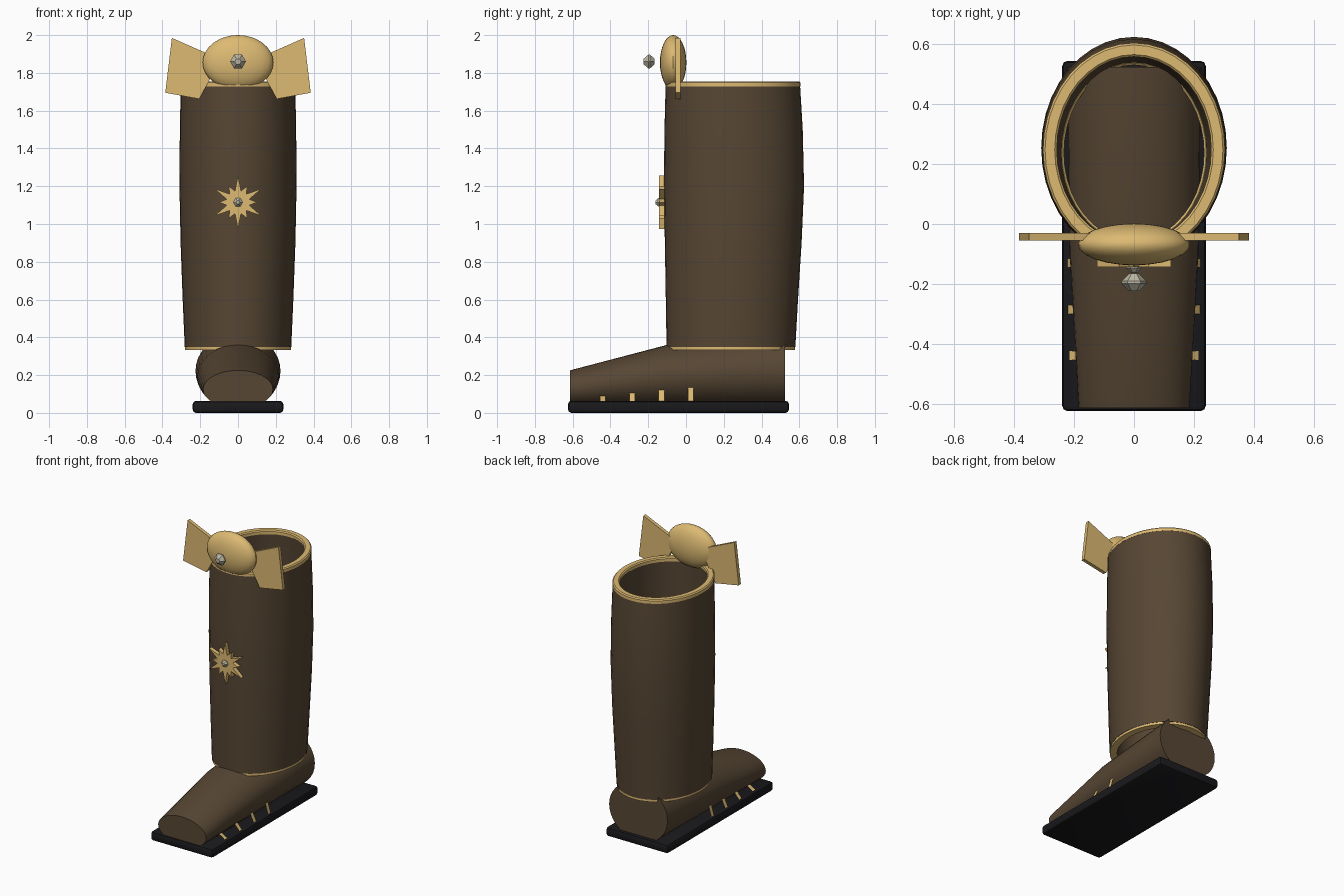
import bpy, bmesh, math
from mathutils import Vector

if "Cube" in bpy.data.objects:
    bpy.data.objects.remove(bpy.data.objects["Cube"])


def material(name, rgb):
    m = bpy.data.materials.new(name)
    m.diffuse_color = (*rgb, 1)
    m.use_nodes = True
    m.node_tree.nodes["Principled BSDF"].inputs["Base Color"].default_value = m.diffuse_color
    return m


LEATHER = material("leather", (0.095, 0.062, 0.034))
GOLD = material("gold", (0.72, 0.49, 0.17))
RUBBER = material("rubber", (0.01, 0.01, 0.012))
CRYSTAL = material("crystal", (0.5, 0.47, 0.36))


def finish(name, bm, mat, smooth=True):
    bmesh.ops.recalc_face_normals(bm, faces=bm.faces)
    me = bpy.data.meshes.new(name)
    bm.to_mesh(me)
    bm.free()
    me.materials.append(mat)
    ob = bpy.data.objects.new(name, me)
    bpy.context.collection.objects.link(ob)
    if smooth:
        bpy.ops.object.select_all(action='DESELECT')
        ob.select_set(True)
        bpy.context.view_layer.objects.active = ob
        bpy.ops.object.shade_smooth_by_angle(angle=math.radians(35))
    return ob


def loft(name, rings, mat, cap=True, closed=False, smooth=True):
    """Skin a list of vertex rings; optionally cap the ends or close the loop."""
    bm = bmesh.new()
    rows = [[bm.verts.new(p) for p in r] for r in rings]
    n = len(rows[0])
    pairs = list(zip(rows, rows[1:])) + ([(rows[-1], rows[0])] if closed else [])
    for a, b in pairs:
        for i in range(n):
            bm.faces.new((a[i], a[(i + 1) % n], b[(i + 1) % n], b[i]))
    if cap and not closed:
        bm.faces.new(rows[0])
        bm.faces.new(rows[-1])
    return finish(name, bm, mat, smooth)


def angles(n):
    return [2 * math.pi * i / n for i in range(n)]


def flat_ring(z, rx, ry, cy, n=40):
    return [(rx * math.cos(a), cy + ry * math.sin(a), z) for a in angles(n)]


def upright_ring(y, rx, rz, cz, n=36):
    return [(rx * math.cos(a), y, cz + rz * math.sin(a)) for a in angles(n)]


def plate(name, outline, y0, y1, mat, mirrored=False):
    """Extrude an xz outline between two y planes."""
    bm = bmesh.new()
    for s in ((1, -1) if mirrored else (1,)):
        rows = [[bm.verts.new((s * x, y, z)) for x, z in outline] for y in (y0, y1)]
        n = len(outline)
        bm.faces.new(rows[0])
        bm.faces.new(rows[1])
        for i in range(n):
            bm.faces.new((rows[0][i], rows[0][(i + 1) % n], rows[1][(i + 1) % n], rows[1][i]))
    return finish(name, bm, mat, False)


# sole: bevelled slab
bm = bmesh.new()
bmesh.ops.create_cube(bm, size=1)
for v in bm.verts:
    v.co = Vector((v.co.x * 0.48, v.co.y * 1.17 - 0.04, v.co.z * 0.064 + 0.032))
bmesh.ops.bevel(bm, geom=bm.edges[:], offset=0.018, segments=2, profile=0.5, affect='EDGES')
finish("sole", bm, RUBBER)

# foot: tapered elliptical tube with flat toe and heel (y, rx, rz, centre z)
FOOT = [(-0.615, 0.185, 0.1, 0.125), (-0.1, 0.215, 0.17, 0.19), (0.525, 0.225, 0.2, 0.222)]
loft("foot", [upright_ring(*f) for f in FOOT], LEATHER)

# shaft: hollow wall (z, rx, ry, centre y)
SHAFT = [(0.35, 0.282, 0.341, 0.238), (0.6, 0.293, 0.35, 0.243), (0.9, 0.304, 0.362, 0.25),
         (1.2, 0.31, 0.371, 0.254), (1.5, 0.308, 0.366, 0.252), (1.735, 0.303, 0.356, 0.248)]
WALL = 0.04
outer = [flat_ring(*s) for s in SHAFT]
inner = [flat_ring(z, rx - WALL, ry - WALL, cy) for z, rx, ry, cy in reversed(SHAFT)]
loft("shaft", outer + inner, LEATHER, closed=True)


# gold bands at the mouth and ankle
def band(name, z0, z1, rx, ry, cy, width):
    c = 0.007
    prof = [(z0, 0), (z1 - c, 0), (z1, c), (z1, width - c), (z1 - c, width), (z0, width)]
    loft(name, [flat_ring(z, rx - d, ry - d, cy) for z, d in prof], GOLD, closed=True)


band("mouth_rim", 1.728, 1.755, 0.304, 0.357, 0.248, 0.046)
band("ankle_band", 0.334, 0.358, 0.28, 0.339, 0.238, 0.046)


# thin straps joining foot and sole
def foot_x(y, z):
    a, b = (FOOT[0], FOOT[1]) if y < FOOT[1][0] else (FOOT[1], FOOT[2])
    t = (y - a[0]) / (b[0] - a[0])
    rx, rz, cz = (a[i] + t * (b[i] - a[i]) for i in (1, 2, 3))
    return rx * math.sqrt(max(0, 1 - ((z - cz) / rz) ** 2))


bm = bmesh.new()
for i in range(4):
    y, top = -0.44 + 0.155 * i, 0.09 + 0.015 * i
    for s in (1, -1):
        x = foot_x(y, top)
        pts = [(s * x, y - 0.015, top), (s * x, y + 0.015, top),
               (s * 0.225, y + 0.015, 0.058), (s * 0.225, y - 0.015, 0.058)]
        bm.faces.new([bm.verts.new(p) for p in pts])
finish("side_straps", bm, GOLD, False)

# bow at the top: oval knot and two flared tails
bm = bmesh.new()
bmesh.ops.create_uvsphere(bm, u_segments=24, v_segments=16, radius=1)
for v in bm.verts:
    v.co = Vector((v.co.x * 0.187, v.co.y * 0.07 - 0.068, v.co.z * 0.145 + 1.855))
finish("bow_knot", bm, GOLD)
plate("bow_tails", [(0.1, 1.875), (0.35, 1.985), (0.385, 1.695), (0.205, 1.662), (0.12, 1.82)],
      -0.055, -0.03, GOLD, mirrored=True)

# star with alternating long and short points
star = []
for i in range(24):
    r = 0.062 if i % 2 else (0.142 if i % 4 == 0 else 0.1)
    a = math.pi / 2 + 2 * math.pi * i / 24
    star.append((r * math.cos(a), 1.115 + r * math.sin(a)))
plate("star", star, -0.143, -0.115, GOLD)


# cut crystals
def gem(name, y, z, r):
    prof = [(-0.7, 0.4), (-0.1, 1), (0.1, 1), (0.7, 0.4)]
    loft(name, [upright_ring(y + d * r, r * k, r * k, z, 6) for d, k in prof], CRYSTAL, smooth=False)


gem("bow_gem", -0.195, 1.86, 0.042)
gem("star_gem", -0.145, 1.115, 0.025)
